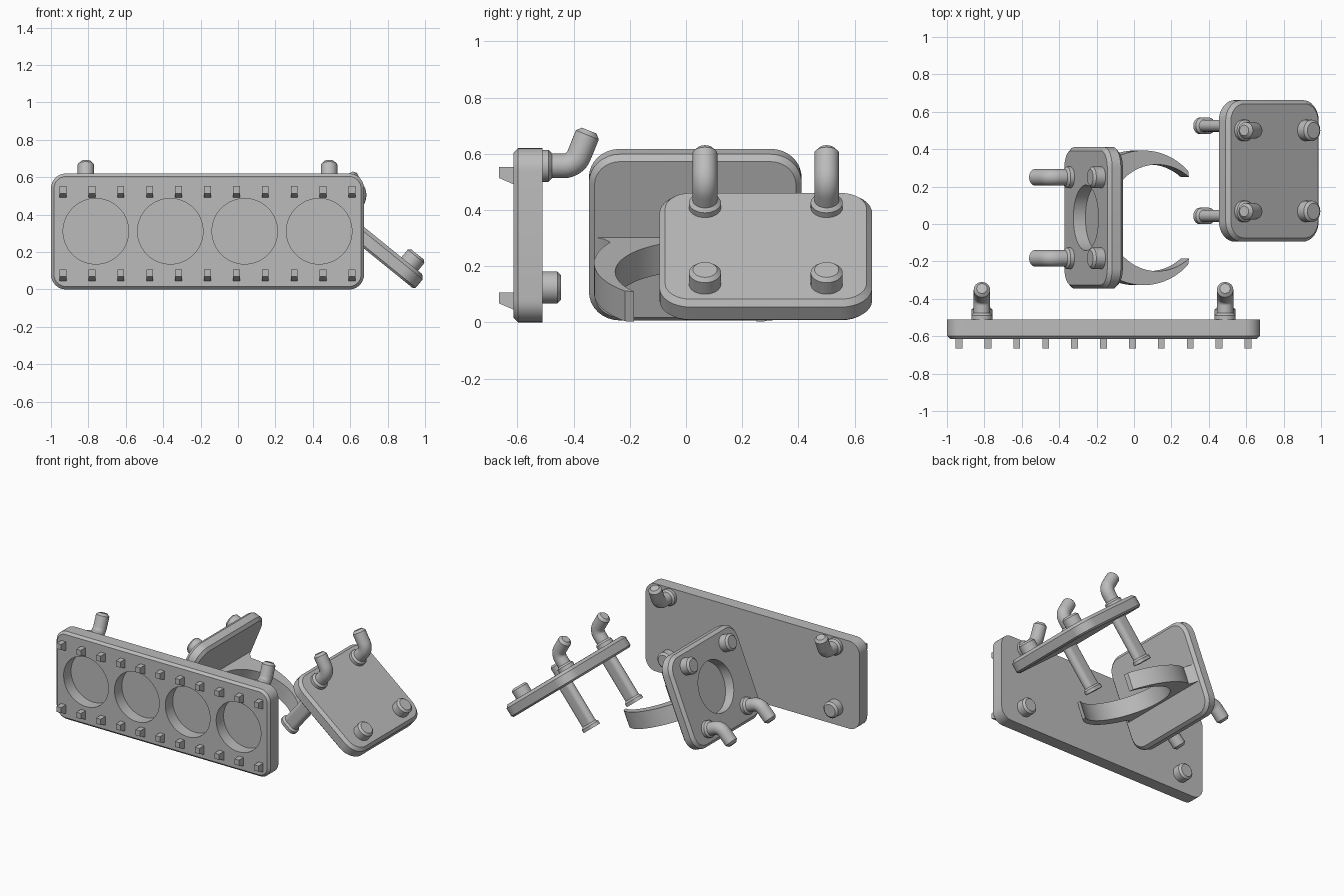
import bpy, bmesh
from math import sin, cos, pi, radians
from mathutils import Matrix, Vector

if "Cube" in bpy.data.objects:
    bpy.data.objects.remove(bpy.data.objects["Cube"])

grey = bpy.data.materials.new("plain grey")
grey.use_nodes = True
grey.diffuse_color = (0.5, 0.5, 0.5, 1)
grey.node_tree.nodes["Principled BSDF"].inputs["Base Color"].default_value = grey.diffuse_color


def frame(origin, out, up):
    """Local x runs along the plate, y out of its back, z towards its hooks."""
    out, up = Vector(out).normalized(), Vector(up).normalized()
    m = Matrix((out.cross(up), out, up)).transposed().to_4x4()
    m.translation = Vector(origin)
    return m


def loft(name, place, sections):
    """Skin a list of equal closed outlines and cap both ends."""
    bm = bmesh.new()
    rings = [[bm.verts.new(p) for p in s] for s in sections]
    for a, b in zip(rings, rings[1:]):
        for i in range(len(a)):
            j = (i + 1) % len(a)
            bm.faces.new((a[i], a[j], b[j], b[i]))
    bm.faces.new(rings[0])
    bm.faces.new(rings[-1])
    bmesh.ops.recalc_face_normals(bm, faces=bm.faces)
    mesh = bpy.data.meshes.new(name)
    bm.to_mesh(mesh)
    bm.free()
    mesh.materials.append(grey)
    obj = bpy.data.objects.new(name, mesh)
    obj.matrix_world = place
    bpy.context.collection.objects.link(obj)
    return obj


def rounded(y, cx, cz, w, h, r, n=8):
    """Rounded rectangle outline facing along y."""
    pts = []
    for k, (sx, sz) in enumerate(((1, 1), (-1, 1), (-1, -1), (1, -1))):
        for i in range(n + 1):
            a = (k + i / n) * pi / 2
            pts.append((cx + sx * (w / 2 - r) + r * cos(a), y,
                        cz + sz * (h / 2 - r) + r * sin(a)))
    return pts


def ring(x, y, z, r, tilt=0.0, n=32):
    """Circle whose axis tilts from y towards z."""
    return [(x + r * cos(a), y - r * sin(a) * sin(tilt), z + r * sin(a) * cos(tilt))
            for a in (2 * pi * i / n for i in range(n))]


def plate(name, place, w, h, t, r, back, front):
    """Rounded plate with chamfered back and front edges."""
    steps = [(0, back), (-back, 0), (front - t, 0), (-t, front)]
    if not back:
        steps = steps[1:]
    return loft(name, place, [rounded(y, 0, h / 2, w - 2 * c, h - 2 * c, r - c)
                              for y, c in steps])


def recess(obj, place, x, z, r, y0, y1):
    """Sink a round pocket into a plate."""
    cutter = loft("pocket_cutter", place, [ring(x, y, z, r, n=64) for y in (y0, y1)])
    cutter.hide_render = True
    mod = obj.modifiers.new("pocket", "BOOLEAN")
    mod.operation, mod.solver, mod.object = "DIFFERENCE", "EXACT", cutter
    graph = bpy.context.evaluated_depsgraph_get()
    mesh = bpy.data.meshes.new_from_object(obj.evaluated_get(graph))
    obj.modifiers.clear()
    obj.data = mesh
    bpy.data.objects.remove(cutter)


def pegs(name, place, spread, z_low, z_high):
    """Two bent hooks above two straight pegs."""
    bend, start, tilt = 0.06, 0.075, radians(68)
    for side, x in (("left", spread), ("right", -spread)):
        hook = [ring(x, -0.01, z_high, 0.057), ring(x, 0.022, z_high, 0.057),
                ring(x, 0.034, z_high, 0.044)]
        for i in range(9):
            a = tilt * i / 8
            y, z = start + bend * sin(a), z_high + bend * (1 - cos(a))
            hook.append(ring(x, y, z, 0.044, a))
        for d, r in ((0.078, 0.044), (0.095, 0.028)):
            hook.append(ring(x, y + d * cos(tilt), z + d * sin(tilt), r, tilt))
        loft(f"{name}_hook_{side}", place, hook)
        loft(f"{name}_peg_{side}", place,
             [ring(x, y, z_low, r) for y, r in ((-0.01, 0.057), (0.053, 0.057), (0.066, 0.043))])


# Long front panel with four pockets and two rows of small teeth
place = frame((-0.163, -0.511, 0), (0, 1, 0), (0, 0, 1))
panel = plate("long_panel", place, 1.674, 0.62, 0.103, 0.08, 0, 0.016)
for i in range(4):
    recess(panel, place, (i - 1.5) * 0.398, 0.311, 0.175, -0.2, -0.02)
pegs("long_panel", place, 0.65, 0.124, 0.557)
tooth = ((-0.095, 0.488), (-0.095, 0.553), (-0.155, 0.553), (-0.155, 0.514))
for row, drop in (("upper", 0), ("lower", 0.446)):
    for i in range(11):
        x = (i - 5) * 0.1545
        loft(f"{row}_tooth_{i + 1}", place,
             [[(x + s * 0.018, y, z - drop) for y, z in tooth] for s in (-1, 1)])

# Tilted square plate with two flat rods under it
H, T = 0.64, 0.09
a = radians(39)
place = frame((1.0, 0.284, 0.07), (sin(a), 0, cos(a)), (-cos(a), 0, sin(a)))
plate("rod_plate", place, 0.757, H, T, 0.11, 0.02, 0.012)
pegs("rod_plate", place, 0.2165, 0.105, 0.538)
for side, x in (("left", 0.241), ("right", -0.241)):
    steps = ((0.01, 0), (-0.285, 0), (-0.298, 0.012), (-0.32, 0.012))
    loft(f"rod_{side}", place,
         [rounded(y - T, x, 0.48, 0.064 + 2 * c, 0.11 + 2 * c, 0.032 + c) for y, c in steps])

# Upturned square plate with a round pocket and an open ring clip
a = radians(22.5)
place = frame((-0.135, 0.033, 0.625), (-cos(a), 0, sin(a)), (-sin(a), 0, -cos(a)))
clip_plate = plate("clip_plate", place, 0.757, H, T, 0.11, 0.02, 0.02)
recess(clip_plate, place, 0, H / 2, 0.175, 0.1, -0.07)
pegs("clip_plate", place, 0.2165, 0.102, 0.535)


def arc(centre, r, a0, a1, n=32):
    """Arc in the clip plane as (side, reach) pairs, angles from the side axis."""
    angles = [radians(a0 + (a1 - a0) * i / n) for i in range(n + 1)]
    return [(r * cos(b), centre + r * sin(b)) for b in angles]


half = [(0.352, -0.01), (0.352, 0.0), (0.325, 0.015)] + arc(0.24, 0.36, -33, 46)
half += arc(0.32, 0.285, 40, -90)
outline = half + [(-x, y) for x, y in reversed(half[:-1])]
loft("ring_clip", place, [[(x, -T - y, z) for x, y in outline] for z in (0.312, 0.428)])

# Smooth round surfaces, keep sharp edges
for obj in bpy.context.collection.objects:
    if obj.type == "MESH" and obj.data.materials and obj.data.materials[0] == grey:
        obj.select_set(True)
        bpy.context.view_layer.objects.active = obj
bpy.ops.object.shade_smooth_by_angle(angle=radians(30))
